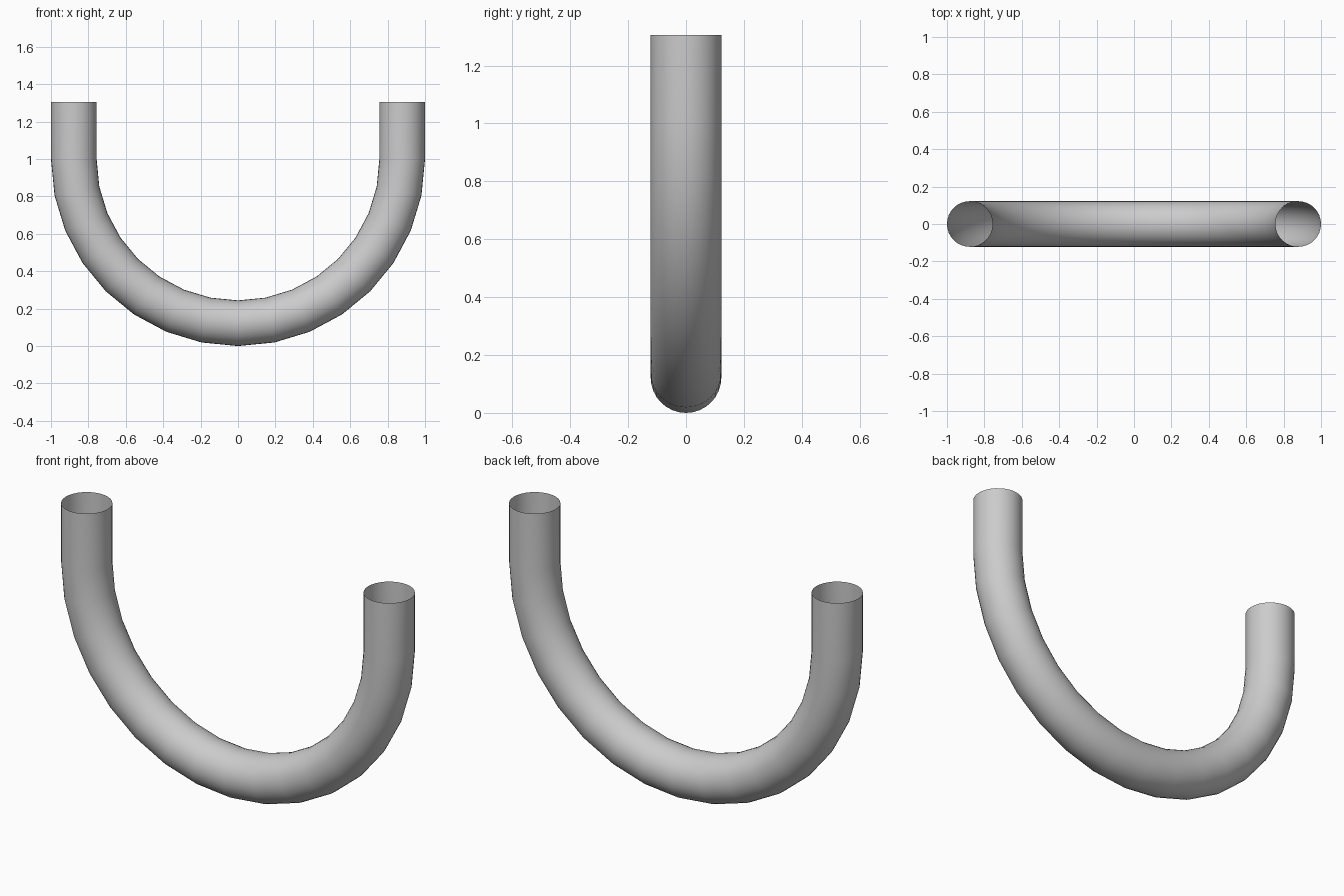
import bpy, bmesh
from math import sin, cos, pi

if "Cube" in bpy.data.objects:
    bpy.data.objects.remove(bpy.data.objects["Cube"])

TUBE_R = 0.122      # tube radius
BEND_R = 0.878      # centre-line radius of the bend
BEND_Z = 1.0        # height where the bend meets the straight legs
TOP_Z = 1.305
SIDES, STEPS = 32, 16

# Centre line: left leg top, half-circle bend, right leg top.
# Each entry is (centre x, centre z, outward x, outward z)
path = [(-BEND_R, TOP_Z, -1, 0)]
for i in range(STEPS + 1):
    a = pi + pi * i / STEPS
    path.append((BEND_R * cos(a), BEND_Z + BEND_R * sin(a), cos(a), sin(a)))
path.append((BEND_R, TOP_Z, 1, 0))

# Sweep a circle along the centre line, both ends left open
bm = bmesh.new()
rings = []
for cx, cz, ox, oz in path:
    ring = []
    for k in range(SIDES):
        t = 2 * pi * k / SIDES
        u, v = TUBE_R * cos(t), TUBE_R * sin(t)
        ring.append(bm.verts.new((cx + ox * u, v, cz + oz * u)))
    rings.append(ring)
for r0, r1 in zip(rings, rings[1:]):
    for k in range(SIDES):
        n = (k + 1) % SIDES
        f = bm.faces.new((r0[k], r0[n], r1[n], r1[k]))
        f.smooth = True

# Make sure the faces point out of the tube
bm.normal_update()
bm.faces.ensure_lookup_table()
f = bm.faces[0]
axis_point = (rings[0][0].co + rings[0][SIDES // 2].co) / 2
if f.normal.dot(f.calc_center_median() - axis_point) < 0:
    bmesh.ops.reverse_faces(bm, faces=bm.faces[:])

mesh = bpy.data.meshes.new("u_bend_pipe")
bm.to_mesh(mesh)
bm.free()
pipe = bpy.data.objects.new("u_bend_pipe", mesh)
bpy.context.collection.objects.link(pipe)
